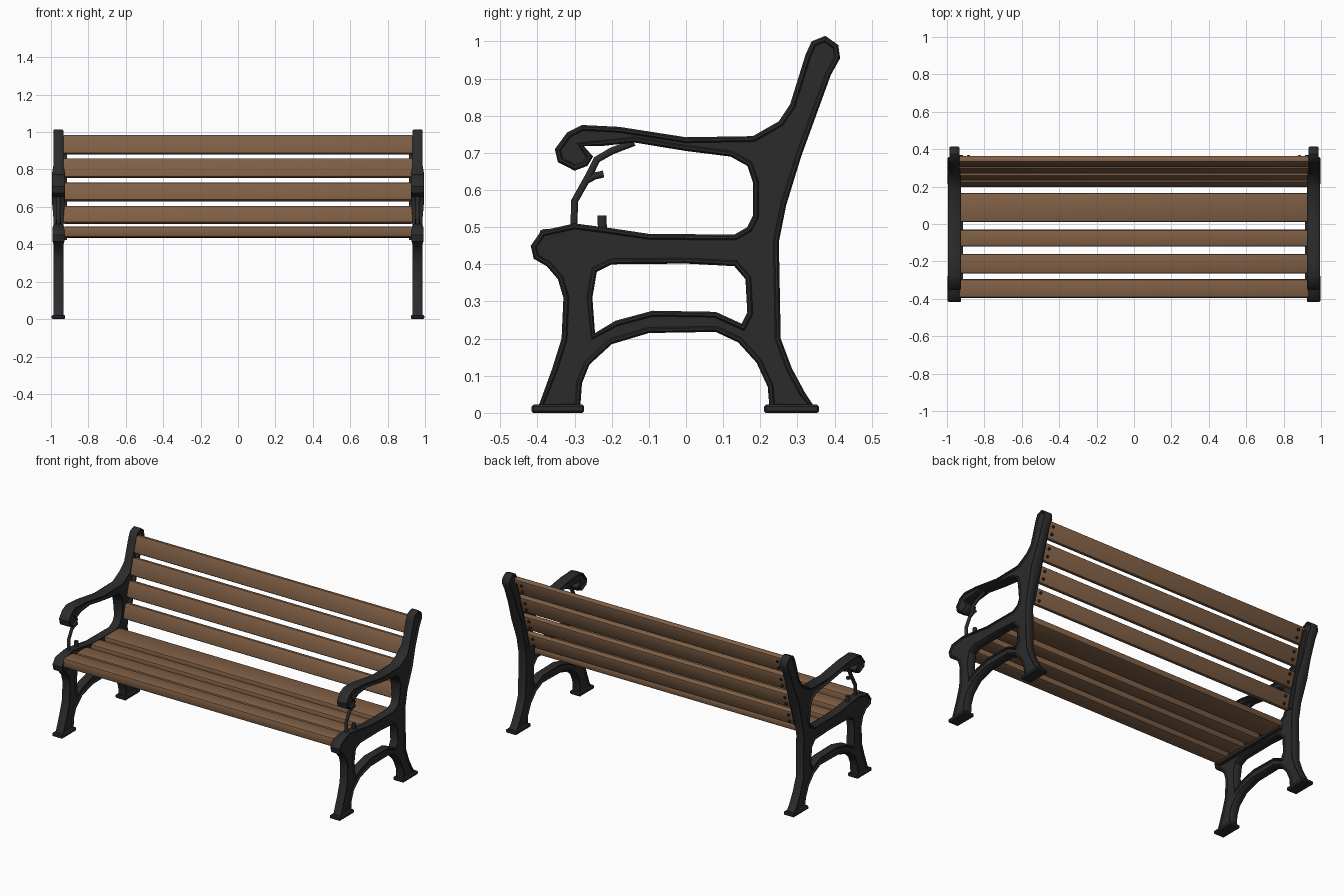
import bpy, bmesh, math
from mathutils import Vector, Matrix

if "Cube" in bpy.data.objects:
    bpy.data.objects.remove(bpy.data.objects["Cube"])

def material(name, rgb):
    m = bpy.data.materials.new(name)
    m.diffuse_color = (*rgb, 1)
    m.use_nodes = True
    m.node_tree.nodes["Principled BSDF"].inputs["Base Color"].default_value = m.diffuse_color
    return m

WOOD = material("brown wood", (0.215, 0.115, 0.06))
IRON = material("black iron", (0.024, 0.024, 0.025))

def finish(bm, name, mat, angle=35):
    bmesh.ops.recalc_face_normals(bm, faces=bm.faces[:])
    me = bpy.data.meshes.new(name)
    bm.to_mesh(me)
    bm.free()
    me.materials.append(mat)
    me.shade_smooth()
    me.set_sharp_from_angle(angle=math.radians(angle))
    ob = bpy.data.objects.new(name, me)
    bpy.context.collection.objects.link(ob)
    return ob

def box(name, centre, size, mat, tilt=0, bevel=0.0, seg=2):
    bm = bmesh.new()
    bmesh.ops.create_cube(bm, size=1, matrix=Matrix.Diagonal((*size, 1)))
    if bevel:
        bmesh.ops.bevel(bm, geom=bm.edges[:], offset=bevel, segments=seg, profile=0.5, affect='EDGES')
    bm.transform(Matrix.Translation(centre) @ Matrix.Rotation(tilt, 4, 'X'))
    return finish(bm, name, mat)

# Cast side frame outlines in (y, z)
OUTER = [(-.40, .01), (-.285, .01), (-.28, .08), (-.26, .13), (-.2, .185), (-.1, .215), (.08, .218),
         (.14, .19), (.19, .135), (.22, .07), (.225, .01), (.35, .01), (.32, .055), (.285, .12), (.255, .2),
         (.25, .46), (.27, .56), (.31, .69), (.35, .8), (.39, .91), (.415, .955), (.41, .99),
         (.375, 1.015), (.338, 1.0), (.322, .965), (.28, .83), (.25, .785), (.18, .745), (0, .742),
         (-.18, .77), (-.28, .775), (-.32, .755), (-.353, .71), (-.345, .675), (-.3, .652),
         (-.265, .665), (-.25, .69), (-.275, .718), (-.23, .718), (-.14, .728), (0, .705), (.12, .69),
         (.165, .665), (.18, .62), (.18, .53), (.165, .5), (.13, .48), (-.1, .482), (-.2, .497),
         (-.3, .51), (-.39, .49), (-.418, .45), (-.41, .415), (-.375, .395), (-.345, .36),
         (-.33, .31), (-.335, .2), (-.36, .12)]
HOLE = [(-.245, .215), (-.19, .248), (-.09, .275), (.08, .272), (.15, .24), (.165, .27), (.16, .36),
        (.13, .395), (0, .402), (-.2, .4), (-.24, .38), (-.252, .31)][::-1]

def half_thickness(y, z):
    t = 0.026
    if 0.6 < z < 0.8:
        t += 0.008
    if y < -0.3 and 0.4 < z < 0.52:
        t += 0.007
    return t

def inward(pts, i):
    p, a, b = (Vector(pts[j % len(pts)]) for j in (i, i - 1, i + 1))
    d1, d2 = (p - a).normalized(), (b - p).normalized()
    n1, n2 = Vector((-d1.y, d1.x)), Vector((-d2.y, d2.x))
    n = (n1 + n2).normalized()
    return n / max(n.dot(n1), 0.75)

# Rim section: (distance in from outline, share of half thickness)
SECTION = [(.015, -.72), (.011, -1), (.005, -1), (0, -.75), (0, .75), (.005, 1), (.011, 1), (.015, .72)]

def side_frame(name, cx):
    bm = bmesh.new()
    caps = ([], [])
    for pts in (OUTER, HOLE):
        rows = []
        for i, (y, z) in enumerate(pts):
            n, t = inward(pts, i), half_thickness(y, z)
            rows.append([bm.verts.new((cx + f * t, y + n.x * o, z + n.y * o)) for o, f in SECTION])
        for a, b in zip(rows, rows[1:] + rows[:1]):
            for k in range(len(SECTION) - 1):
                bm.faces.new((a[k], a[k + 1], b[k + 1], b[k]))
            caps[0].append(bm.edges.get((a[0], b[0])))
            caps[1].append(bm.edges.get((a[-1], b[-1])))
    for edges in caps:
        bmesh.ops.triangle_fill(bm, use_beauty=True, use_dissolve=False, edges=edges, normal=(1, 0, 0))
    finish(bm, name, IRON, 40)

def rod(name, x, pts, radius):
    cu = bpy.data.curves.new(name, 'CURVE')
    cu.dimensions = '3D'
    cu.bevel_depth, cu.bevel_resolution, cu.use_fill_caps = radius, 1, True
    sp = cu.splines.new('POLY')
    sp.points.add(len(pts) - 1)
    for p, (y, z) in zip(sp.points, pts):
        p.co = (x, y, z, 1)
    cu.materials.append(IRON)
    bpy.context.collection.objects.link(bpy.data.objects.new(name, cu))

def bolt(name, loc, tilt):
    bm = bmesh.new()
    bmesh.ops.create_cone(bm, cap_ends=True, segments=8, radius1=.009, radius2=.007, depth=.01,
                          matrix=Matrix.Translation(loc) @ Matrix.Rotation(tilt, 4, 'X'))
    finish(bm, name, IRON)

TILT = -math.atan(0.29)
BACK = [(.932, .106), (.807, .106), (.68, .1), (.557, .096)]           # centre z, height
SEAT = [(-.345, .1, .466), (-.212, .105, .46), (-.075, .09, .457), (.088, .155, .455)]  # y, depth, z

def back_y(z):
    return 0.226 + (z - 0.557) * 0.29

for side, s in (("left", -1), ("right", 1)):
    cx = s * 0.96
    side_frame(side + "_side_frame", cx)
    # Feet
    box(side + "_front_foot", (cx, -.345, .011), (.072, .142, .022), IRON, bevel=.005, seg=1)
    box(side + "_rear_foot", (cx, .284, .011), (.072, .148, .022), IRON, bevel=.005, seg=1)
    # Scroll strut under the arm, with its two curls
    rod(side + "_arm_strut", cx, [(-.14, .728), (-.2, .705), (-.24, .682), (-.258, .645), (-.3, .57), (-.302, .49)], .011)
    rod(side + "_upper_curl", cx, [(-.27, .625), (-.245, .638), (-.222, .643)], .011)
    rod(side + "_lower_curl", cx, [(-.222, .48), (-.226, .51), (-.226, .532)], .014)
    # Mounting strips under the seat and behind the back
    box(side + "_seat_strip", (s * .927, -.11, .431), (.024, .53, .018), IRON)
    box(side + "_back_strip", (s * .927, back_y(.735) + .022, .735), (.024, .012, .46), IRON, TILT)
    # Bolts on the slats
    for i, (z, h) in enumerate(BACK):
        for dz in (-.022, .022):
            bolt(f"{side}_back_bolt_{i}", (s * .885, back_y(z + dz) + .021, z + dz - .006), math.pi / -2 + TILT)

# Back slats
for i, (z, h) in enumerate(BACK):
    box(f"back_slat_{i + 1}", (0, back_y(z), z), (1.875, .036, h), WOOD, TILT, .011)
# Seat slats
for i, (y, d, z) in enumerate(SEAT):
    box(f"seat_slat_{i + 1}", (0, y, z), (1.875, d, .058 if i == 0 else .042), WOOD, 0, .012)
